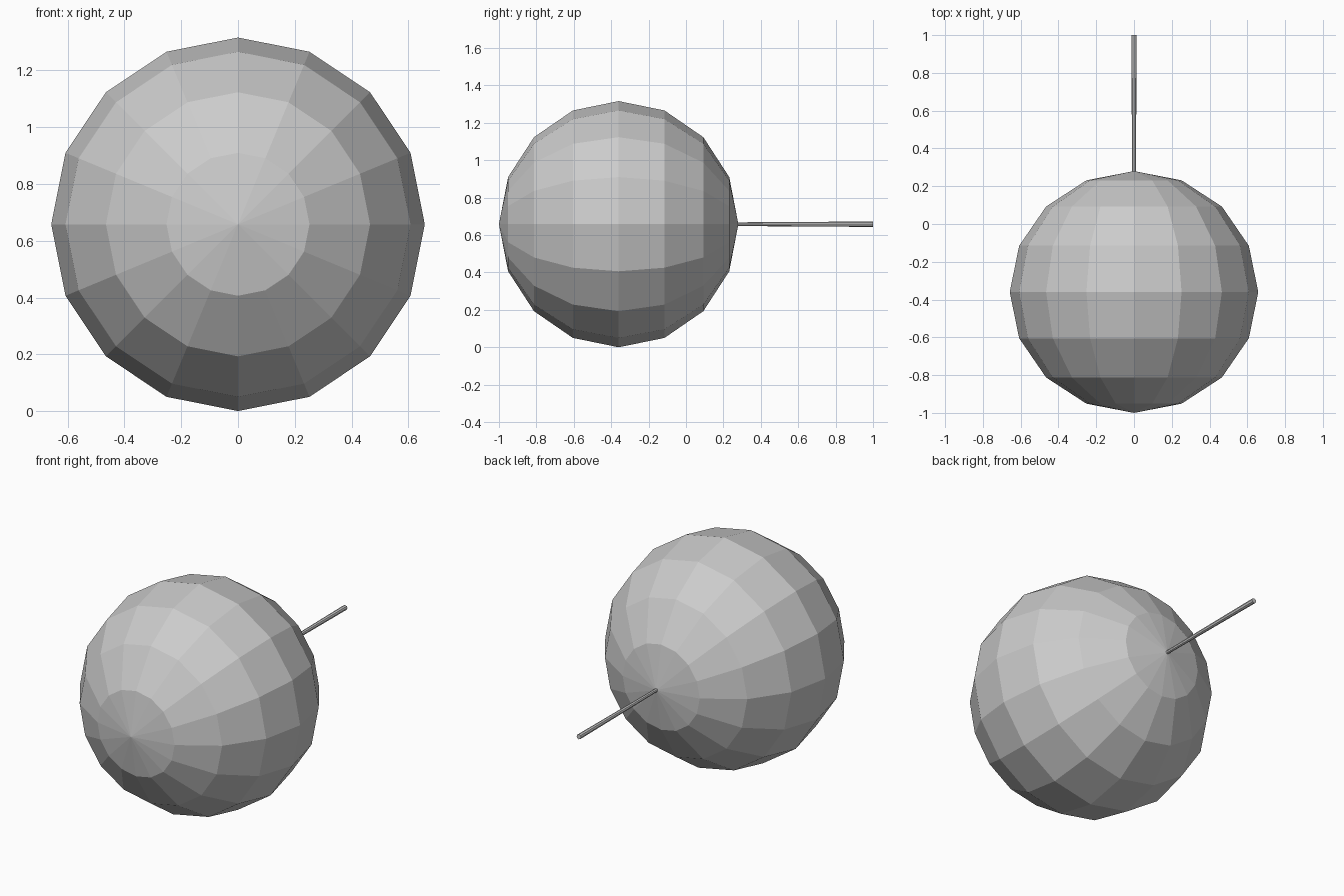
import bpy
from math import pi

if "Cube" in bpy.data.objects:
    bpy.data.objects.remove(bpy.data.objects["Cube"])

CENTRE_Y, CENTRE_Z = -0.36, 0.658

# Faceted ball, poles along y, slightly flattened front to back
bpy.ops.mesh.primitive_uv_sphere_add(segments=16, ring_count=8, radius=1)
ball = bpy.context.object
ball.name = "ball"
ball.scale = (0.658, 0.658, 0.64)
ball.rotation_euler = (pi / 2, 0, 0)
ball.location = (0, CENTRE_Y, CENTRE_Z)

# Thin rod from the back pole, a little thicker at its free end
start, end = 0.27, 1.0
bpy.ops.mesh.primitive_cone_add(vertices=8, radius1=0.0145, radius2=0.010,
                                depth=end - start)
rod = bpy.context.object
rod.name = "rod"
rod.rotation_euler = (pi / 2, 0, 0)
rod.location = (0, (start + end) / 2, CENTRE_Z)
